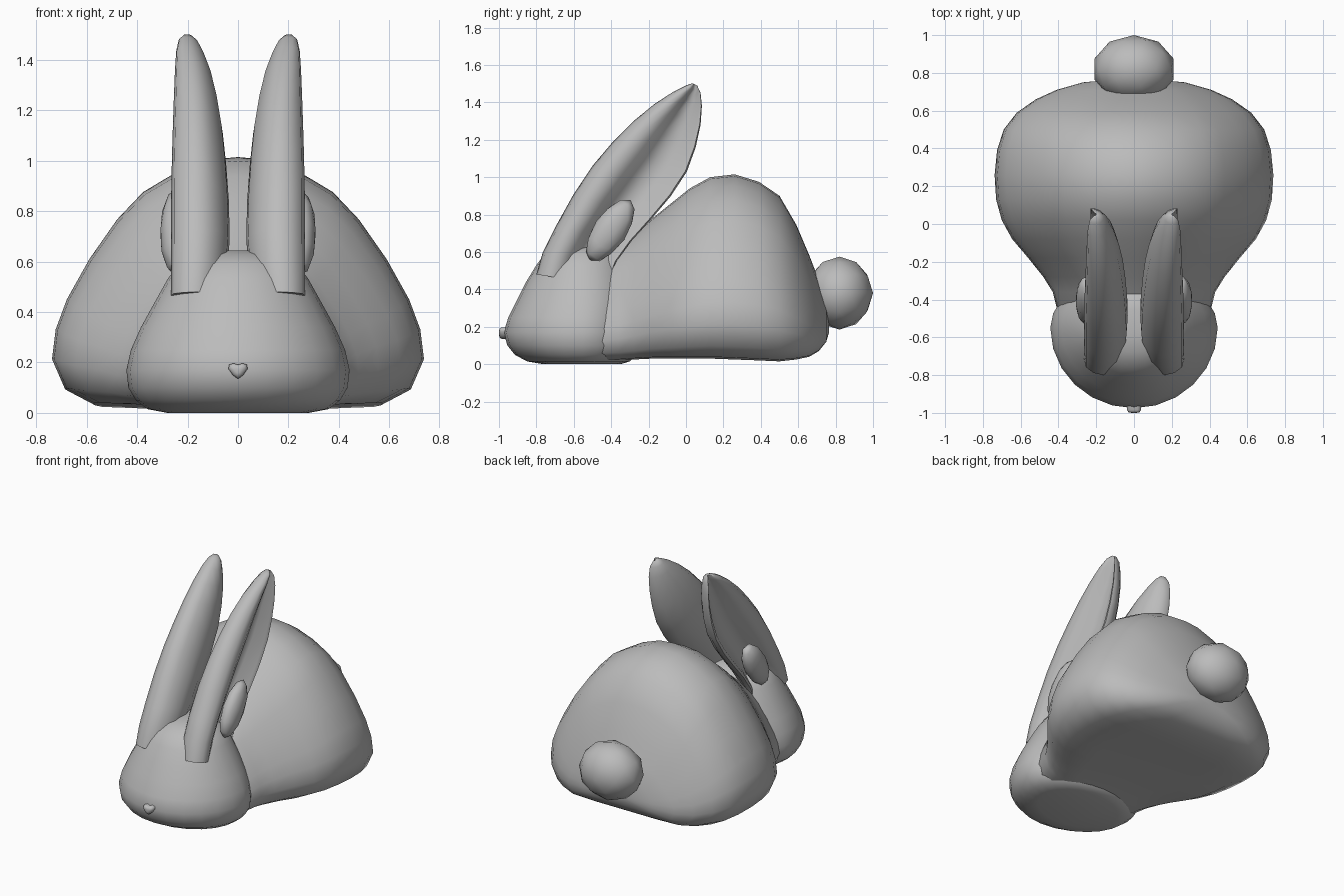
import bpy, bmesh, math
from mathutils import Vector, Matrix

if "Cube" in bpy.data.objects:
    bpy.data.objects.remove(bpy.data.objects["Cube"])

grey = bpy.data.materials.new("soft_grey")
grey.diffuse_color = (0.5, 0.5, 0.5, 1)
grey.use_nodes = True
grey.node_tree.nodes["Principled BSDF"].inputs["Base Color"].default_value = grey.diffuse_color


def finish(name, bm, angle=70):
    bmesh.ops.recalc_face_normals(bm, faces=bm.faces)
    me = bpy.data.meshes.new(name)
    bm.to_mesh(me)
    bm.free()
    me.materials.append(grey)
    ob = bpy.data.objects.new(name, me)
    bpy.context.collection.objects.link(ob)
    bpy.ops.object.select_all(action='DESELECT')
    ob.select_set(True)
    bpy.context.view_layer.objects.active = ob
    bpy.ops.object.shade_smooth_by_angle(angle=math.radians(angle))
    return ob


def loft(name, rings, angle=70):
    """Skin a list of equal-length point rings and cap both ends."""
    bm = bmesh.new()
    vs = [[bm.verts.new(p) for p in r] for r in rings]
    n = len(vs[0])
    for a, b in zip(vs, vs[1:]):
        for i in range(n):
            j = (i + 1) % n
            bm.faces.new((a[i], a[j], b[j], b[i]))
    bm.faces.new(vs[0])
    bm.faces.new(vs[-1])
    return finish(name, bm, angle)


def blob(name, centre, scale, turn=None, detail=2):
    bm = bmesh.new()
    bmesh.ops.create_icosphere(bm, subdivisions=detail, radius=1)
    m = Matrix.Translation(centre) @ (turn or Matrix()) @ Matrix.Diagonal((*scale, 1))
    bmesh.ops.transform(bm, matrix=m, verts=bm.verts)
    return finish(name, bm)


# Body: pear-shaped sections along y (y, half width, bottom, top)
half = [(0, 0), (.45, 0), (.78, .01), (.93, .07), (1, .19), (.98, .31), (.92, .43),
        (.8, .59), (.65, .75), (.51, .86), (.33, .94), (.15, .99)]
section = half + [(0, 1)] + [(-x, z) for x, z in reversed(half[1:])]
stations = [(-.62, .30, .02, .40), (-.48, .40, .02, .54), (-.36, .43, .02, .63),
            (-.28, .48, .025, .69), (-.18, .56, .03, .78), (-.08, .645, .03, .86),
            (.02, .70, .03, .94), (.13, .73, .03, 1.0), (.26, .738, .025, 1.015),
            (.39, .725, .02, .975), (.5, .69, .015, .90), (.59, .62, .025, .745),
            (.66, .52, .04, .58), (.71, .41, .07, .45), (.75, .27, .12, .34),
            (.765, .10, .17, .26)]
loft("body", [[(x * w, y, b + z * (t - b)) for x, z in section] for y, w, b, t in stations])

# Head: stacked rounded rings (z, half width, front y, back y)
head = [(0, .28, -.76, -.35), (.015, .36, -.85, -.3), (.05, .405, -.915, -.27),
        (.1, .435, -.955, -.25), (.17, .443, -.975, -.25), (.25, .425, -.95, -.25),
        (.34, .385, -.905, -.25), (.44, .33, -.855, -.27), (.53, .28, -.80, -.3),
        (.59, .235, -.755, -.33), (.63, .16, -.68, -.38), (.645, .06, -.6, -.45)]
rings = []
for z, w, f, b in head:
    mid = -.55
    ring = []
    for i in range(24):
        a = math.tau * i / 24
        s = math.sin(a)
        ring.append((w * math.cos(a), mid + s * ((b - mid) if s > 0 else (mid - f)), z))
    rings.append(ring)
loft("head", rings)

# Ears: cupped sections between a front and a back edge, opening outwards
cup = [(0, .5), (.03, .75), (.11, .95), (.24, 1), (.36, .9), (.47, .62), (.6, .48), (.78, .55),
       (.92, .82), (.98, .86), (1, .72), (.92, .42), (.75, .14), (.52, 0), (.28, .03), (.09, .24)]
# (front y, front z, back y, back z, inner x, outer x)
ear = [(-.80, .48, -.42, .42, .06, .265), (-.765, .60, -.37, .55, .04, .265),
       (-.70, .73, -.29, .66, .033, .265), (-.60, .91, -.19, .77, .036, .265),
       (-.50, 1.06, -.08, .90, .046, .262), (-.39, 1.19, .005, 1.03, .06, .258),
       (-.28, 1.30, .052, 1.16, .08, .254), (-.17, 1.39, .078, 1.28, .105, .25),
       (-.07, 1.455, .085, 1.38, .135, .245), (.0, 1.49, .078, 1.45, .16, .235),
       (.035, 1.502, .06, 1.49, .185, .215)]
for side, label in ((1, "left"), (-1, "right")):
    loft(label + "_ear", [[(side * (xi + t * (xo - xi)), fy + u * (by - fy), fz + u * (bz - fz))
                           for u, t in cup] for fy, fz, by, bz, xi, xo in ear])
    # Eyes: slanted ovals beside the ear roots
    lean = Matrix.Rotation(math.radians(-34), 4, 'X')
    blob(label + "_eye", (side * .25, -.405, .715), (.06, .09, .195), lean)

# Tail
blob("tail", (0, .82, .38), (.22, .18, .195))

# Nose: small rounded triangle
shape = [(0, -.032), (.02, -.018), (.038, .008), (.035, .024), (.018, .03),
         (0, .024), (-.018, .03), (-.035, .024), (-.038, .008), (-.02, -.018)]
loft("nose", [[(x * k, y, .167 + z * k) for x, z in shape]
              for y, k in ((-.94, 1), (-.985, 1), (-.997, .75), (-1.0, .3))])
